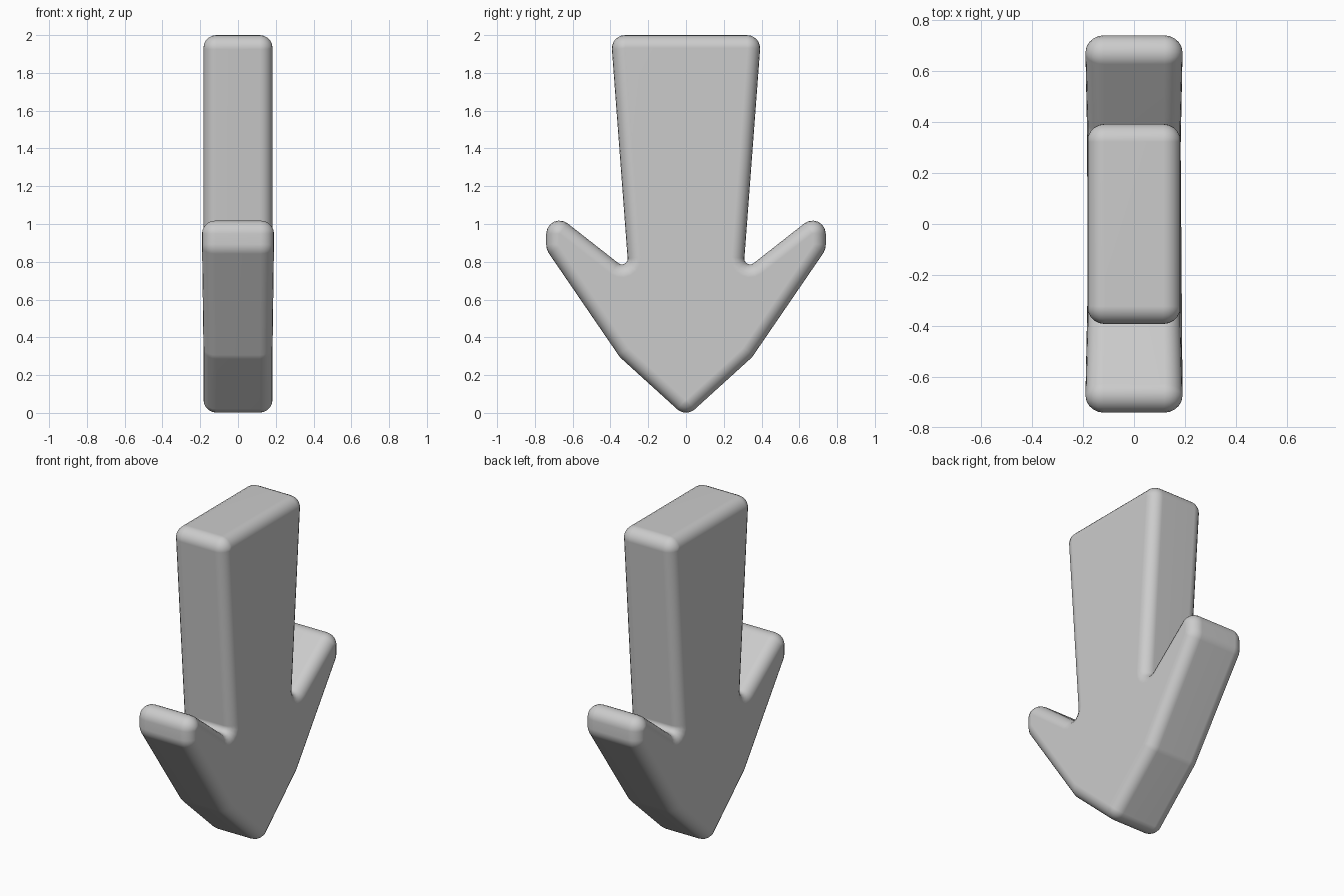
import bpy, bmesh, math
from mathutils import Vector

if "Cube" in bpy.data.objects:
    bpy.data.objects.remove(bpy.data.objects["Cube"])

HALF = 0.183     # half thickness along x
EDGE = 0.068     # rounded rim radius

# Half outline, counter-clockwise: (y, z, corner radius); negative = inner corner
half = [(0.35, 0.295, 0.12), (0.74, 0.865, 0.09), (0.74, 1.092, 0.07),
        (0.304, 0.75, -0.03), (0.398, 2.0, 0.07)]
outline = [(0, -0.023, 0.07)] + half + [(-y, z, r) for y, z, r in reversed(half)]


def rounded_loop(inset, steps=6):
    """Outline moved inwards, with every corner drawn as an arc."""
    pts = []
    n = len(outline)
    for i, (y, z, r) in enumerate(outline):
        p = Vector((y, z))
        a = (Vector(outline[i - 1][:2]) - p).normalized()
        b = (Vector(outline[(i + 1) % n][:2]) - p).normalized()
        ang = a.angle(b)
        centre = p + (a + b).normalized() * abs(r) / math.sin(ang / 2)
        rad = abs(r) - inset if r > 0 else abs(r) + inset
        tan_len = abs(r) / math.tan(ang / 2)
        d0 = (p + a * tan_len - centre).normalized()
        d1 = (p + b * tan_len - centre).normalized()
        sweep = d0.angle_signed(d1)
        start = math.atan2(d0.y, d0.x)
        for k in range(steps + 1):
            t = start - sweep * k / steps
            pts.append(centre + rad * Vector((math.cos(t), math.sin(t))))
    return pts


def flare(y):
    """Fins get slightly thicker towards their tips."""
    t = min(max((abs(y) - 0.38) / 0.25, 0), 1)
    return 1 + 0.04 * t


# Layers across the thickness: quarter-round rim on both sides
arc = [math.radians(90 * k / 5) for k in range(6)]
side = [(HALF - EDGE + EDGE * math.sin(t), EDGE * (1 - math.cos(t))) for t in arc]
layers = [(-x, d) for x, d in reversed(side)] + side

bm = bmesh.new()
rings = []
for x, d in layers:
    rings.append([bm.verts.new((x * flare(p.x), p.x, p.y)) for p in rounded_loop(d)])
for r0, r1 in zip(rings, rings[1:]):
    for i in range(len(r0)):
        j = (i + 1) % len(r0)
        bm.faces.new((r0[i], r0[j], r1[j], r1[i]))
bm.faces.new(rings[0])
bm.faces.new(rings[-1])
bmesh.ops.remove_doubles(bm, verts=bm.verts, dist=0.0002)
bmesh.ops.recalc_face_normals(bm, faces=bm.faces)

# Arrow body
mesh = bpy.data.meshes.new("arrow_body")
bm.to_mesh(mesh)
bm.free()
arrow = bpy.data.objects.new("arrow_body", mesh)
bpy.context.collection.objects.link(arrow)
bpy.context.view_layer.objects.active = arrow
arrow.select_set(True)
bpy.ops.object.shade_smooth_by_angle(angle=math.radians(40))
wn = arrow.modifiers.new("even_shading", 'WEIGHTED_NORMAL')
wn.keep_sharp = True
